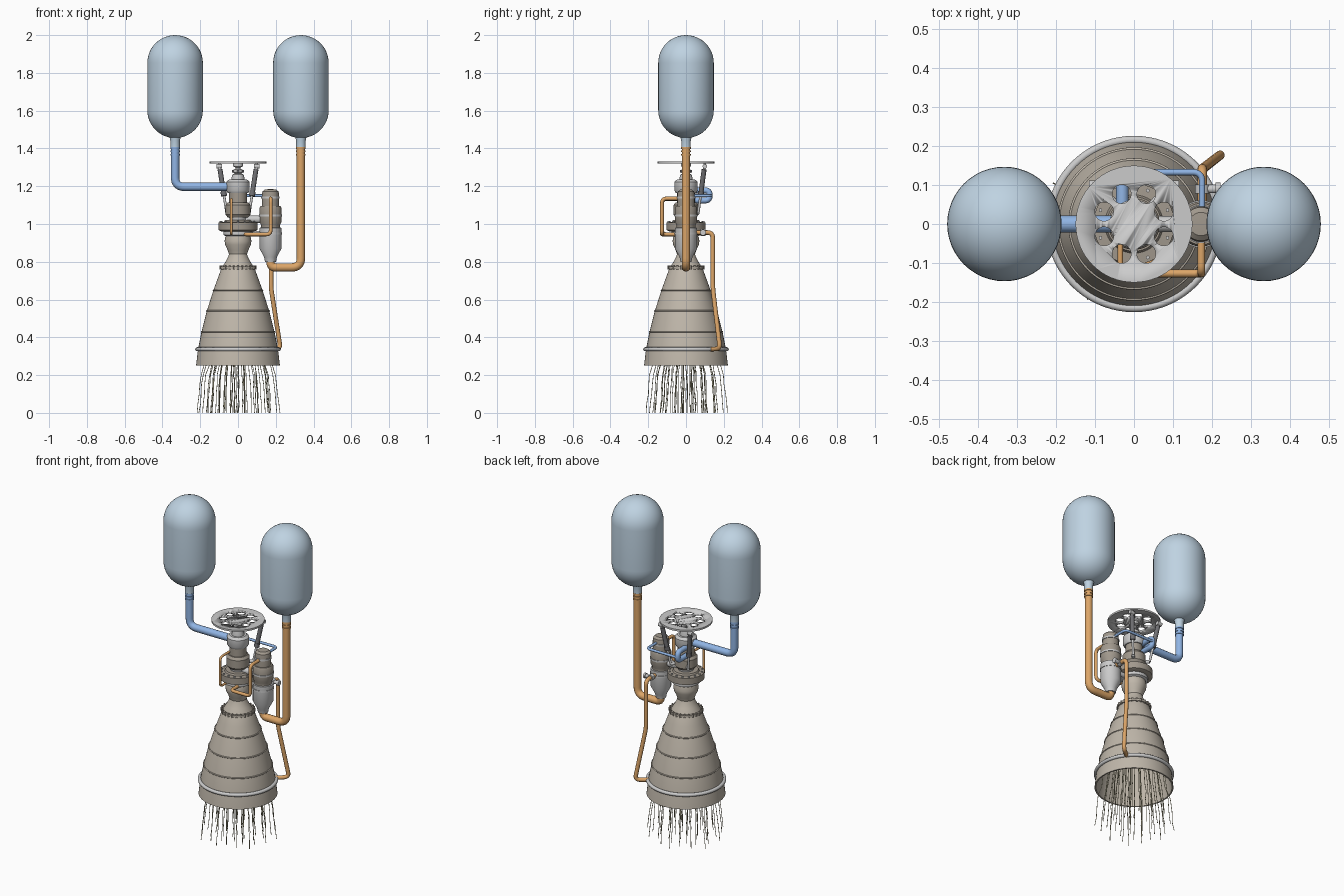
import bpy, bmesh, math, random
from mathutils import Vector, Matrix

if "Cube" in bpy.data.objects:
    bpy.data.objects.remove(bpy.data.objects["Cube"])

random.seed(4)

def material(name, r, g, b):
    m = bpy.data.materials.new(name)
    m.diffuse_color = (r, g, b, 1)
    m.use_nodes = True
    m.node_tree.nodes["Principled BSDF"].inputs["Base Color"].default_value = m.diffuse_color
    return m

TANK = material("tank_blue", 0.52, 0.65, 0.76)
BELL = material("bell_beige", 0.52, 0.47, 0.40)
BROWN = material("warm_metal", 0.36, 0.32, 0.27)
BLUE = material("cold_pipe", 0.28, 0.46, 0.78)
ORANGE = material("hot_pipe", 0.72, 0.38, 0.14)
DARK = material("dark_metal", 0.16, 0.16, 0.17)
STREAM = material("stream", 0.62, 0.57, 0.38)
GREY = None

def finish(name, mesh, mat, angle=35):
    ob = bpy.data.objects.new(name, mesh)
    bpy.context.collection.objects.link(ob)
    if mat:
        mesh.materials.clear()
        mesh.materials.append(mat)
    bpy.ops.object.select_all(action='DESELECT')
    ob.select_set(True)
    bpy.context.view_layer.objects.active = ob
    bpy.ops.object.shade_smooth_by_angle(angle=math.radians(angle))
    return ob

def from_bm(name, bm, mat):
    me = bpy.data.meshes.new(name)
    bm.to_mesh(me)
    bm.free()
    return finish(name, me, mat)

def lathe(name, profile, mat, x=0, y=0, seg=48):
    """Revolve (radius, z) points about a vertical axis."""
    bm = bmesh.new()
    vs = [bm.verts.new((r, 0, z)) for r, z in profile]
    es = [bm.edges.new(p) for p in zip(vs, vs[1:])]
    bmesh.ops.spin(bm, geom=vs + es, cent=(0, 0, 0), axis=(0, 0, 1),
                   angle=2 * math.pi, steps=seg)
    bmesh.ops.remove_doubles(bm, verts=bm.verts, dist=1e-5)
    bmesh.ops.recalc_face_normals(bm, faces=bm.faces)
    bmesh.ops.translate(bm, verts=bm.verts, vec=(x, y, 0))
    return from_bm(name, bm, mat)

def rod_into(bm, a, b, r, seg=24):
    a, b = Vector(a), Vector(b)
    d = b - a
    mat = Matrix.Translation((a + b) / 2) @ d.to_track_quat('Z', 'Y').to_matrix().to_4x4()
    bmesh.ops.create_cone(bm, cap_ends=True, segments=seg, radius1=r, radius2=r,
                          depth=d.length, matrix=mat)

def rods(name, items, mat, seg=24):
    bm = bmesh.new()
    for a, b, r in items:
        rod_into(bm, a, b, r, seg)
    return from_bm(name, bm, mat)

def torus(name, R, r, z, mat, seg=64):
    prof = [(R + r * math.cos(t * math.pi / 6), z + r * math.sin(t * math.pi / 6)) for t in range(13)]
    return lathe(name, prof, mat, seg=seg)

def tubes(name, paths, r, mat, res=4):
    cu = bpy.data.curves.new(name, 'CURVE')
    cu.dimensions = '3D'
    cu.bevel_depth, cu.bevel_resolution, cu.use_fill_caps = r, res, True
    for pts in paths:
        sp = cu.splines.new('POLY')
        sp.points.add(len(pts) - 1)
        for p, q in zip(sp.points, pts):
            p.co = (*q, 1)
    tmp = bpy.data.objects.new(name + "_path", cu)
    me = bpy.data.meshes.new_from_object(tmp)
    bpy.data.objects.remove(tmp)
    return finish(name, me, mat, 50)

def pipe(name, pts, r, mat, bend=0.035):
    """Tube along points with rounded corners."""
    pts = [Vector(p) for p in pts]
    out = [pts[0]]
    for a, b, c in zip(pts, pts[1:], pts[2:]):
        k = min(bend, (a - b).length * 0.48, (c - b).length * 0.48)
        s, e = b + (a - b).normalized() * k, b + (c - b).normalized() * k
        for i in range(9):
            t = i / 8
            out.append(s * (1 - t) ** 2 + b * 2 * t * (1 - t) + e * t * t)
    return tubes(name, [out + [pts[-1]]], r, mat)

# Propellant tanks, outlet necks and coupling rings
R = 0.147
arc = [i * math.pi / 24 for i in range(13)]
capsule = [(R * math.sin(a), 1.602 - R * math.cos(a)) for a in arc]
capsule += [(R * math.cos(a), 1.853 + R * math.sin(a)) for a in arc]
for side, sx in (("left", -1), ("right", 1)):
    x = sx * 0.333
    lathe(side + "_tank", capsule, TANK, x)
    lathe(side + "_tank_neck", [(0, 1.48), (0.032, 1.47), (0.025, 1.44), (0.025, 1.40), (0, 1.40)], TANK, x)
    for i in range(3):
        z = 1.362 + 0.018 * i
        lathe(f"{side}_coupling_{i}", [(0, z), (0.0255, z), (0.0255, z + 0.009), (0, z + 0.009)],
              BLUE if sx < 0 else ORANGE, x, seg=32)

# Main feed pipes
pipe("left_feed_pipe", [(-0.333, 0, 1.42), (-0.333, 0, 1.197), (-0.04, 0, 1.197)], 0.022, BLUE, 0.05)
pipe("right_feed_pipe", [(0.333, 0, 1.42), (0.333, 0, 0.77), (0.172, 0, 0.77), (0.172, 0, 0.83)],
     0.022, ORANGE, 0.05)

# Mounting plate with eight round holes
bm = bmesh.new()
rod_into(bm, (0, 0, 1.319), (0, 0, 1.33), 0.15, 64)
plate = from_bm("mounting_plate", bm, GREY)
holes = []
for i in range(8):
    a = math.radians(22.5 + 45 * i)
    p = (0.083 * math.cos(a), 0.083 * math.sin(a))
    holes.append(((*p, 1.28), (*p, 1.37), 0.024))
cutter = rods("plate_hole_cutter", holes, None, 32)
cutter.hide_render = True
cutter.hide_set(True)
mod = plate.modifiers.new("holes", 'BOOLEAN')
mod.object, mod.operation, mod.solver = cutter, 'DIFFERENCE', 'EXACT'

# Gimbal mount under the plate
lathe("gimbal", [(0, 1.32), (0.027, 1.32), (0.027, 1.305), (0.014, 1.30), (0.014, 1.292), (0.024, 1.288),
                 (0.024, 1.272), (0.018, 1.268), (0.03, 1.262), (0.036, 1.235), (0.036, 1.22), (0, 1.22)], GREY)
rods("gimbal_pins", [((-0.032, 0, 1.28), (0.032, 0, 1.28), 0.007), ((0, -0.032, 1.28), (0, 0.032, 1.28), 0.007)], DARK)

# Gimbal actuators
for side, s in (("left", -1), ("right", 1)):
    top, low = Vector((s * 0.1, 0.1, 1.32)), Vector((s * 0.06, 0.065, 1.06))
    at = lambda t: top.lerp(low, t)
    rods(side + "_actuator_rod", [(top, low, 0.007)], GREY, 16)
    rods(side + "_actuator_body", [(at(0.12), at(0.62), 0.013), (at(0.57), at(0.66), 0.016)], DARK, 20)
    rods(side + "_actuator_lug", [((s * 0.085, 0.1, 1.305), (s * 0.115, 0.1, 1.305), 0.012),
                                  (low, (s * 0.03, 0.03, 1.06), 0.01)], GREY, 16)

# Central pump stack
lathe("upper_pump", [(0, 1.235), (0.048, 1.235), (0.062, 1.222), (0.062, 1.178), (0.054, 1.165), (0, 1.165)], GREY)
lathe("pump_collar", [(0, 1.166), (0.048, 1.166), (0.048, 1.11), (0, 1.11)], BROWN)
lathe("middle_pump", [(0, 1.115), (0.055, 1.115), (0.066, 1.10), (0.066, 1.05), (0.055, 1.035), (0, 1.035)], BROWN)
lathe("stack_neck", [(0, 1.04), (0.048, 1.04), (0.042, 1.01), (0, 1.01)], GREY)
lathe("turbine_housing", [(0, 1.02), (0.07, 1.02), (0.075, 1.01), (0.104, 1.008), (0.104, 0.968),
                          (0.085, 0.96), (0, 0.96)], BROWN, seg=64)
lathe("turbine_flange", [(0, 0.962), (0.078, 0.962), (0.078, 0.942), (0.064, 0.936), (0.064, 0.92), (0, 0.92)], GREY)
rods("turbine_bolts", [((0.093 * math.cos(i * math.pi / 8), 0.093 * math.sin(i * math.pi / 8), 1.0),
                        (0.093 * math.cos(i * math.pi / 8), 0.093 * math.sin(i * math.pi / 8), 1.015), 0.005)
                       for i in range(16)], GREY, 6)

# Combustion chamber and hollow bell nozzle
bell = [(0.222, 0.25), (0.212, 0.335), (0.193, 0.43), (0.165, 0.54), (0.13, 0.65), (0.108, 0.71), (0.088, 0.765)]
chamber = [(0.066, 0.80), (0.053, 0.825), (0.048, 0.84), (0.054, 0.86), (0.068, 0.89), (0.071, 0.91), (0.066, 0.935)]
outer = bell + chamber
inner = [(r - 0.008, z) for r, z in outer[:-1]]
lathe("chamber_and_bell", [(0, 0.935)] + outer[::-1] + inner + [(0, 0.91)], BELL, seg=72)
for i, (r, z) in enumerate(((0.193, 0.43), (0.165, 0.54), (0.13, 0.65))):
    torus(f"bell_band_{i}", r, 0.004, z, BELL, 72)
torus("coolant_ring", 0.216, 0.0105, 0.337, GREY, 72)
lathe("bell_flange", [(0.08, 0.774), (0.096, 0.774), (0.096, 0.762), (0.08, 0.762), (0.08, 0.774)], BELL)
rods("bell_flange_bolts", [((0.092 * math.cos(i * math.pi / 12), 0.092 * math.sin(i * math.pi / 12), 0.758),
                            (0.092 * math.cos(i * math.pi / 12), 0.092 * math.sin(i * math.pi / 12), 0.779), 0.006)
                           for i in range(24)], BROWN, 6)

# Side pump
px = 0.172
lathe("side_pump_cap", [(0, 1.185), (0.03, 1.183), (0.043, 1.172), (0.046, 1.15), (0.046, 1.09), (0, 1.09)], BROWN, px)
lathe("side_pump_body", [(0, 1.095), (0.053, 1.095), (0.058, 1.085), (0.058, 1.01), (0.05, 0.995), (0.05, 0.98),
                         (0, 0.98)], BROWN, px)
lathe("side_pump_lower", [(0, 0.985), (0.058, 0.98), (0.058, 0.87), (0.034, 0.825), (0.029, 0.80), (0, 0.80)], GREY, px)
for z in (1.135, 1.04, 0.945):
    r = 0.049 if z > 1.1 else 0.061
    lathe(f"side_pump_ring_{int(z * 1000)}", [(0, z), (r, z), (r, z + 0.01), (0, z + 0.01)], GREY, px)
rods("pump_drive_link", [((0.04, 0, 1.025), (0.15, 0, 1.025), 0.02), ((0.04, 0, 0.95), (0.14, 0, 0.95), 0.014)], GREY)

# Small hot gas pipes on the front
pipe("front_left_pipe", [(-0.035, -0.03, 1.13), (-0.035, -0.125, 1.13), (-0.035, -0.125, 0.948),
                         (-0.035, -0.04, 0.948)], 0.007, ORANGE, 0.025)
pipe("front_right_pipe", [(0.173, -0.03, 1.135), (0.173, -0.127, 1.135), (0.173, -0.127, 0.945),
                          (0.04, -0.127, 0.945), (0.04, -0.04, 0.945)], 0.010, ORANGE, 0.025)

# Crossover pipes on the back
pipe("crossover_elbow", [(-0.03, 0.03, 1.178), (-0.03, 0.125, 1.178), (-0.03, 0.125, 1.125), (-0.03, 0.03, 1.125)],
     0.016, BLUE, 0.03)
pipe("crossover_pipe", [(-0.03, 0.133, 1.15), (0.175, 0.133, 1.15), (0.175, 0.03, 1.15)], 0.008, BLUE, 0.025)

# Coolant supply pipe to the bell ring, with valve
pipe("coolant_pipe", [(0.175, 0.03, 0.955), (0.175, 0.142, 0.955), (0.175, 0.142, 0.66), (0.225, 0.18, 0.34),
                      (0.165, 0.132, 0.337)], 0.012, ORANGE, 0.03)
rods("coolant_valve", [((0.16, 0.09, 0.955), (0.215, 0.09, 0.955), 0.011), ((0.21, 0.09, 0.955), (0.222, 0.09, 0.955), 0.016),
                       ((0.175, 0.078, 0.955), (0.175, 0.102, 0.955), 0.018)], GREY)

# Thin exhaust streams
streams = []
for i in range(44):
    a = i * 2.39996
    f = math.sqrt((i + 0.5) / 44) * 0.92
    path = [(f * (r - 0.012), z) for r, z in bell[::-1]]
    path += [(f * (0.222 + 0.03 * t / 5), 0.25 - 0.05 * t) for t in range(1, 6)]
    streams.append([(r * math.cos(a) + random.uniform(-1, 1) * 0.003, r * math.sin(a) + random.uniform(-1, 1) * 0.003, z)
                    for r, z in path])
tubes("exhaust_streams", streams, 0.0018, STREAM, 1)
